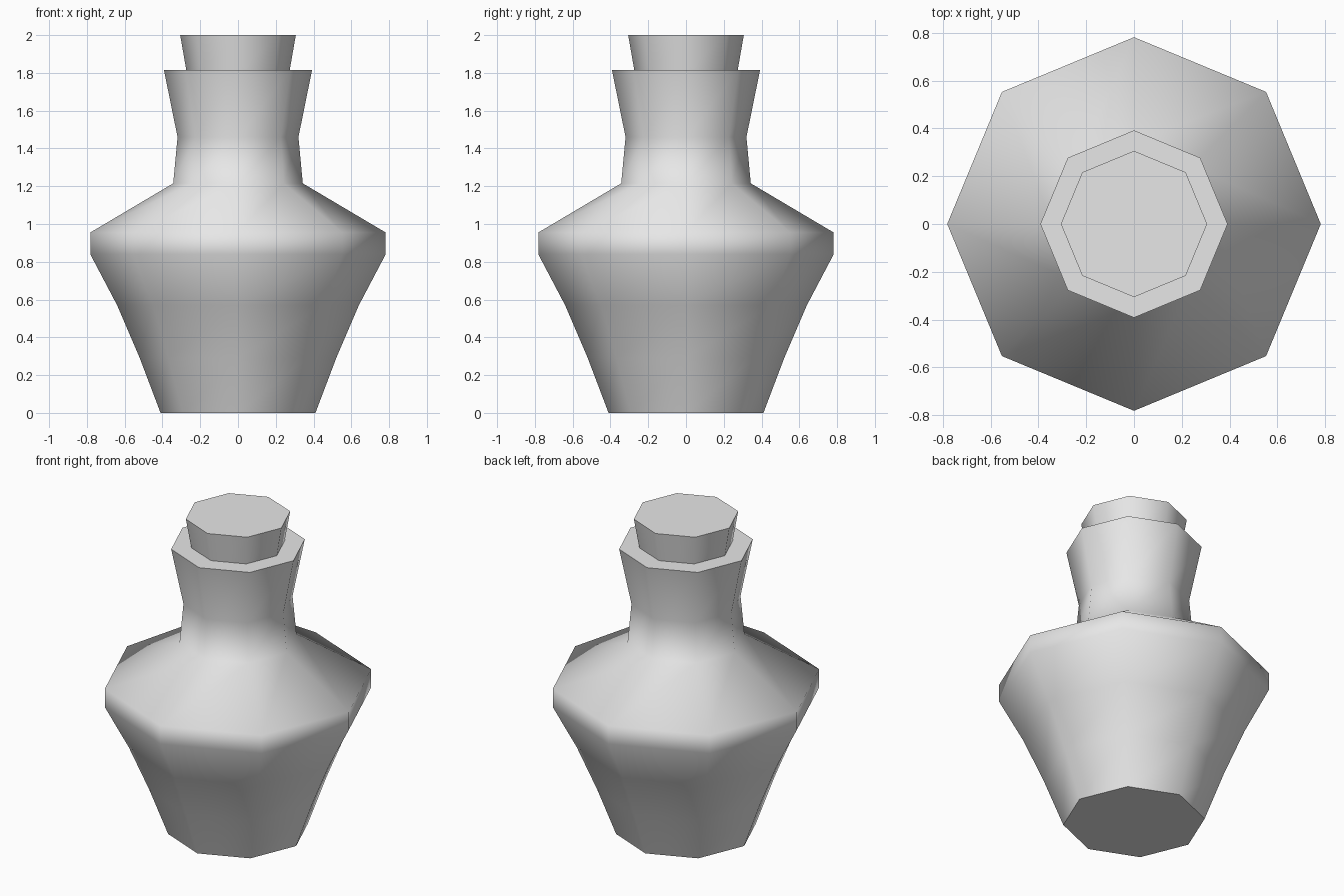
import bpy
import bmesh
from math import cos, sin, pi, radians

SIDES = 8

cube = bpy.data.objects.get("Cube")
if cube:
    bpy.data.objects.remove(cube, do_unlink=True)

grey = bpy.data.materials.new("light_grey")
grey.use_nodes = True
colour = (0.8, 0.8, 0.8, 1.0)
grey.diffuse_color = colour
grey.node_tree.nodes["Principled BSDF"].inputs["Base Color"].default_value = colour


def lathe(name, profile):
    """Closed solid turned around z from (radius, height) pairs, bottom to top."""
    bm = bmesh.new()
    rings = [[bm.verts.new((r * cos(2 * pi * i / SIDES), r * sin(2 * pi * i / SIDES), z))
              for i in range(SIDES)] for r, z in profile]
    for low, high in zip(rings, rings[1:]):
        for i in range(SIDES):
            j = (i + 1) % SIDES
            bm.faces.new((low[i], low[j], high[j], high[i]))
    bm.faces.new(rings[0][::-1])
    bm.faces.new(rings[-1])
    mesh = bpy.data.meshes.new(name)
    bm.to_mesh(mesh)
    bm.free()
    mesh.materials.append(grey)
    obj = bpy.data.objects.new(name, mesh)
    bpy.context.collection.objects.link(obj)

    # Smooth walls, crisp caps
    bpy.ops.object.select_all(action="DESELECT")
    obj.select_set(True)
    bpy.context.view_layer.objects.active = obj
    bpy.ops.object.shade_smooth_by_angle(angle=radians(70))
    return obj


# Bottle: tapered base, wide shoulder, pinched neck, flared rim
lathe("bottle", [(0.41, 0), (0.52, 0.29), (0.64, 0.57), (0.782, 0.84), (0.782, 0.955),
                 (0.343, 1.215), (0.32, 1.46), (0.392, 1.815)])

# Stopper: flared plug seated in the rim
lathe("stopper", [(0.273, 1.81), (0.306, 2.0)])
